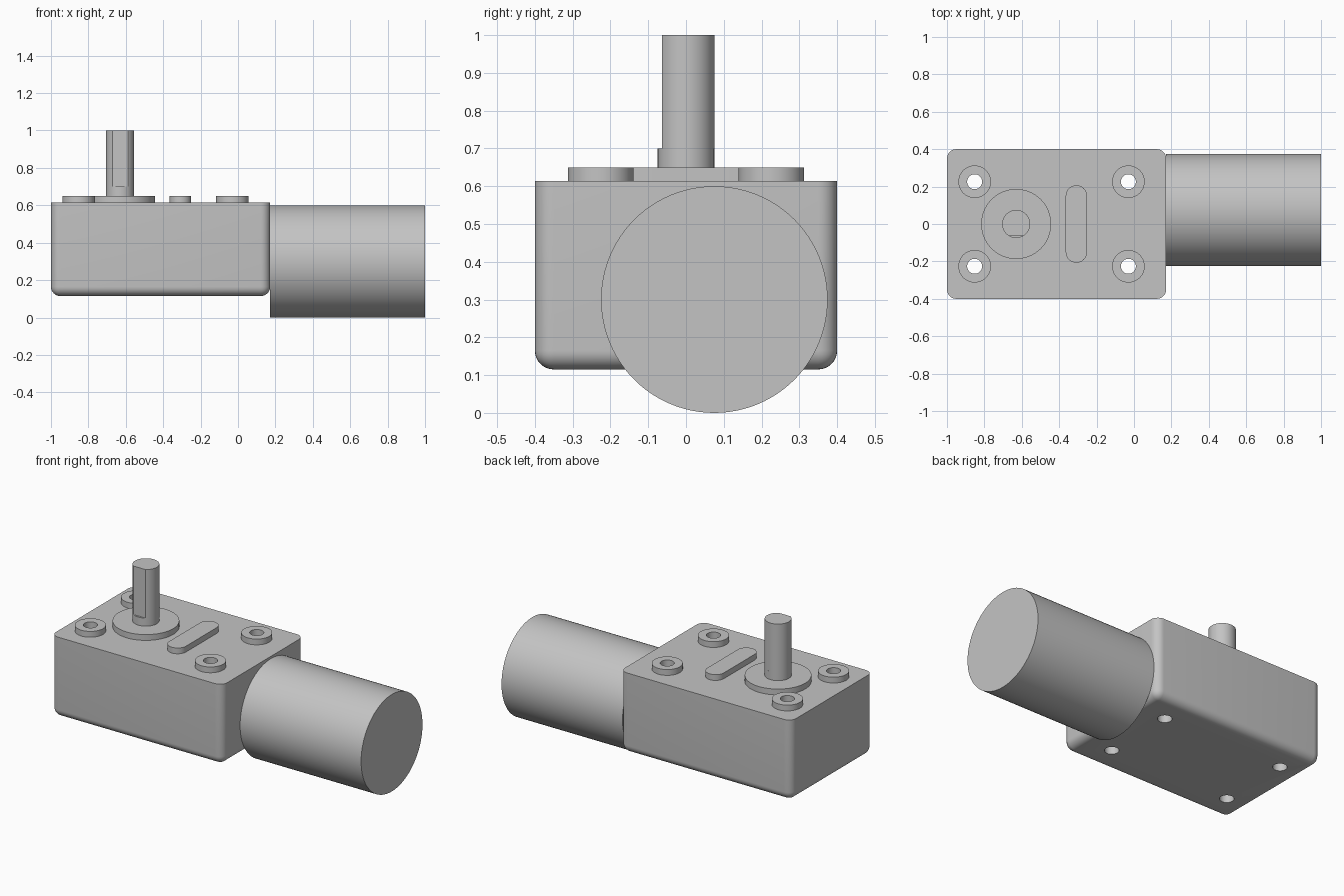
import bpy, bmesh
from math import pi, sin, cos, asin
from mathutils import Matrix, Vector

cube = bpy.data.objects.get("Cube")
if cube:
    bpy.data.objects.remove(cube, do_unlink=True)

metal = bpy.data.materials.new("grey_metal")
metal.use_nodes = True
GREY = (0.55, 0.55, 0.55, 1)
metal.diffuse_color = GREY
metal.node_tree.nodes["Principled BSDF"].inputs["Base Color"].default_value = GREY

BODY_BOTTOM, BODY_TOP, PAD_TOP = 0.115, 0.614, 0.65
BODY_END = 0.172
HOLES = [(x, y) for x in (-0.852, -0.03) for y in (-0.226, 0.226)]
SHAFT_X = -0.63


def smooth(obj):
    bpy.ops.object.select_all(action='DESELECT')
    obj.select_set(True)
    bpy.context.view_layer.objects.active = obj
    bpy.ops.object.shade_smooth_by_angle(angle=pi / 6)


def finish(name, bm):
    """Turn a bmesh into a named, smooth-by-angle grey object."""
    bmesh.ops.recalc_face_normals(bm, faces=bm.faces)
    mesh = bpy.data.meshes.new(name)
    bm.to_mesh(mesh)
    bm.free()
    mesh.materials.append(metal)
    obj = bpy.data.objects.new(name, mesh)
    bpy.context.collection.objects.link(obj)
    smooth(obj)
    return obj


def arc(cx, cy, r, start=0, end=2 * pi, n=64):
    """Points along an arc; a full turn leaves out the repeated last point."""
    full = abs(end - start - 2 * pi) < 1e-6
    return [(cx + r * cos(start + (end - start) * i / n),
             cy + r * sin(start + (end - start) * i / n))
            for i in range(n if full else n + 1)]


def prism(name, outline, z0, z1):
    """Extrude a flat outline from z0 to z1."""
    bm = bmesh.new()
    low, high = [[bm.verts.new((x, y, z)) for x, y in outline] for z in (z0, z1)]
    bm.faces.new(low)
    bm.faces.new(high)
    for i in range(len(low)):
        bm.faces.new((low[i - 1], low[i], high[i], high[i - 1]))
    return finish(name, bm)


def ring(name, cx, cy, inner, outer, z0, z1):
    """Lathe a rectangular section into an open collar."""
    bm = bmesh.new()
    section = [(inner, z0), (outer, z0), (outer, z1), (inner, z1)]
    verts = [bm.verts.new((cx + r, cy, z)) for r, z in section]
    edges = [bm.edges.new((verts[i - 1], verts[i])) for i in range(4)]
    bmesh.ops.spin(bm, geom=verts + edges, cent=(cx, cy, 0), axis=(0, 0, 1),
                   angle=2 * pi, steps=48)
    bmesh.ops.remove_doubles(bm, verts=bm.verts, dist=1e-5)
    return finish(name, bm)


# Gearbox housing: rounded upright and bottom edges, crisp top
bm = bmesh.new()
size = Vector((BODY_END + 1, 0.8, BODY_TOP - BODY_BOTTOM))
centre = Vector(((BODY_END - 1) / 2, 0, (BODY_TOP + BODY_BOTTOM) / 2))
bmesh.ops.create_cube(bm, size=1, matrix=Matrix.LocRotScale(centre, None, size))
rounded = [e for e in bm.edges if min(v.co.z for v in e.verts) < centre.z]
bmesh.ops.bevel(bm, geom=rounded, offset=0.05, offset_type='OFFSET',
                segments=8, profile=0.5, affect='EDGES')
housing = finish("gearbox_housing", bm)

# Screw holes running right through the housing
for x, y in HOLES:
    cutter = prism("hole_cutter", arc(x, y, 0.04, n=48), 0, 0.8)
    cutter.hide_render = True
    bpy.context.view_layer.objects.active = housing
    cut = housing.modifiers.new("screw_hole", 'BOOLEAN')
    cut.operation = 'DIFFERENCE'
    cut.solver = 'EXACT'
    cut.object = cutter
    bpy.ops.object.modifier_apply(modifier=cut.name)
    bpy.data.objects.remove(cutter, do_unlink=True)
smooth(housing)

# Raised collars around the holes
for i, (x, y) in enumerate(HOLES):
    ring(f"screw_collar_{i + 1}", x, y, 0.04, 0.087, BODY_TOP, PAD_TOP)

# Bearing disc and the raised slot beside it
prism("bearing_disc", arc(SHAFT_X, 0, 0.187), BODY_TOP - 0.01, PAD_TOP)
slot = arc(-0.308, 0.15, 0.057, 0, pi, 24) + arc(-0.308, -0.15, 0.057, pi, 2 * pi, 24)
prism("raised_slot", slot, BODY_TOP - 0.01, PAD_TOP)

# Output shaft: round foot, then a D-shaped length with its flat to the front
R, FLAT = 0.075, 0.063
prism("shaft_foot", arc(SHAFT_X, 0, R), PAD_TOP - 0.01, 0.7)
a = asin(FLAT / R)
prism("shaft", arc(SHAFT_X, 0, R, -a, pi + a), 0.7, 1)

# Motor can lying along x, set off towards the back
bm = bmesh.new()
bmesh.ops.create_cone(bm, cap_ends=True, segments=96, radius1=0.3, radius2=0.3,
                      depth=1 - BODY_END,
                      matrix=Matrix.Translation(((1 + BODY_END) / 2, 0.075, 0.3))
                      @ Matrix.Rotation(pi / 2, 4, 'Y'))
finish("motor_can", bm)
